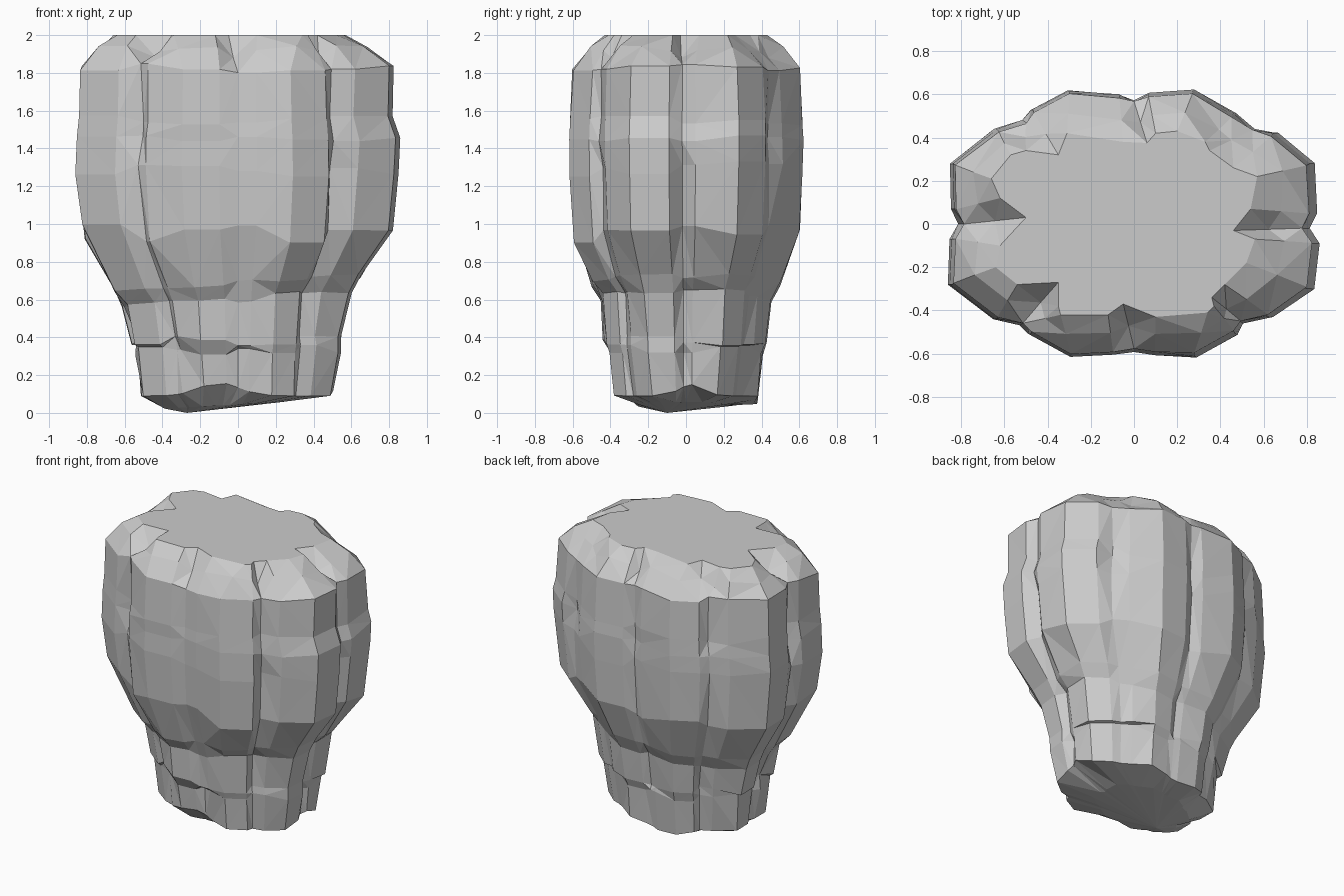
import bpy, bmesh, random
from math import exp

if "Cube" in bpy.data.objects:
    bpy.data.objects.remove(bpy.data.objects["Cube"])
random.seed(11)

# Widest outline, counter-clockwise from front centre, with crack columns
OUTLINE = [(0, -.59), (.1, -.605), (.29, -.615), (.48, -.51), (.51, -.46), (.64, -.43),
           (.83, -.30), (.855, -.09), (.81, -.02), (.845, .05), (.83, .28), (.66, .42),
           (.57, .45), (.47, .51), (.28, .62), (.07, .605), (0, .585), (-.07, .60),
           (-.31, .62), (-.48, .53), (-.52, .48), (-.65, .44), (-.855, .28), (-.85, .07),
           (-.81, 0), (-.85, -.07), (-.86, -.28), (-.65, -.44), (-.53, -.47), (-.49, -.51),
           (-.30, -.615), (-.10, -.605)]
# Flat top outline with chipped notches, one point per column
TOP = [(-.05, -.37), (.1, -.43), (.34, -.41), (.37, -.38), (.36, -.34), (.42, -.28),
       (.52, -.18), (.56, -.07), (.46, -.03), (.54, .07), (.57, .22), (.46, .26),
       (.35, .34), (.33, .38), (.2, .43), (.1, .42), (.06, .375), (-.05, .38),
       (-.31, .42), (-.35, .32), (-.5, .34), (-.57, .32), (-.66, .21), (-.62, .12),
       (-.5, .03), (-.62, -.1), (-.64, -.2), (-.54, -.28), (-.35, -.27), (-.35, -.38),
       (-.34, -.42), (-.12, -.42)]
# Height, x scale, y scale, height variation
LEVELS = [(.09, .60, .605, 0), (.33, .63, .66, .03), (.38, .645, .685, .03),
          (.60, .70, .735, .02), (.68, .765, .81, .02), (.95, .955, .97, .05),
          (1.3, 1, 1, .05), (1.45, .99, 1, .02), (1.55, .975, .995, .03),
          (1.83, .968, .975, .03)]
CRACKS = {4, 8, 12, 16, 20, 24, 28}   # columns cut deeper in places
NOTCHES = {0, 4, 8, 13, 16, 20, 24, 28}   # columns chipped at the rim
N = len(OUTLINE)

bm = bmesh.new()
rings = []

# Underside: inner ring dipping below the bottom rim
rings.append([bm.verts.new((x * .36 - .08, y * .38 - .02, .04 + .02 * x))
              for x, y in OUTLINE])

# Body rings with broken cracks, slab steps and rough hewn variation
for li, (z, sx, sy, dz) in enumerate(LEVELS):
    ring = []
    for i, (x, y) in enumerate(OUTLINE):
        if i % 2 == 0:
            low = z < .65
            drift = random.uniform(-.03, .03) if low else random.uniform(-.01, .006)
            shift = random.uniform(-dz, dz)
        r = 1 + drift
        if i in CRACKS and 0 < li < 9 and random.random() < .6:
            r -= random.uniform(.01, .045)
        px, py, pz = x * sx * r, y * sy * r, z + shift
        if li == 0:
            # ragged bottom rim
            pz += .07 * exp(-((px + .1) / .15) ** 2) if y < 0 else 0
            pz += .06 * exp(-((y - .05) / .15) ** 2) if x > .6 else 0
            pz -= .05 * exp(-((px + .1) / .15) ** 2) if y > .4 else 0
        elif z in (.60, .68):
            pz += .05 * x           # sloping ledge
        elif z in (.33, .38) and i in (29, 30, 31, 0):
            py += .02 if z == .33 else -.01   # front slab step
        elif z == 1.45 and x > .6:
            px += .01               # step on the right side
        elif z == 1.55 and x > .6 and y < .1:
            px -= .012
        ring.append(bm.verts.new((px, py, pz)))
    rings.append(ring)

# Chipped rim and flat top
rim, top = [], []
for i, ((x, y), (tx, ty)) in enumerate(zip(OUTLINE, TOP)):
    t = .5
    z = 1.88 if i in NOTCHES else 1.925 + random.uniform(-.015, .02)
    rim.append(bm.verts.new((x * .97 * (1 - t) + tx * t, y * .97 * (1 - t) + ty * t, z)))
    top.append(bm.verts.new((tx, ty, 2)))
rings += [rim, top]

# Skin between rings, close top and bottom
for a, b in zip(rings, rings[1:]):
    for i in range(N):
        j = (i + 1) % N
        bm.faces.new((a[i], a[j], b[j], b[i]))
bm.faces.new(top)
tip = bm.verts.new((-.27, -.1, 0))
for i in range(N):
    bm.faces.new((rings[0][(i + 1) % N], rings[0][i], tip))

bmesh.ops.triangulate(bm, faces=[f for f in bm.faces if len(f.verts) == 4])
bmesh.ops.recalc_face_normals(bm, faces=bm.faces)
mesh = bpy.data.meshes.new("rock_pillar")
bm.to_mesh(mesh)
bm.free()
rock = bpy.data.objects.new("rock_pillar", mesh)
bpy.context.collection.objects.link(rock)
